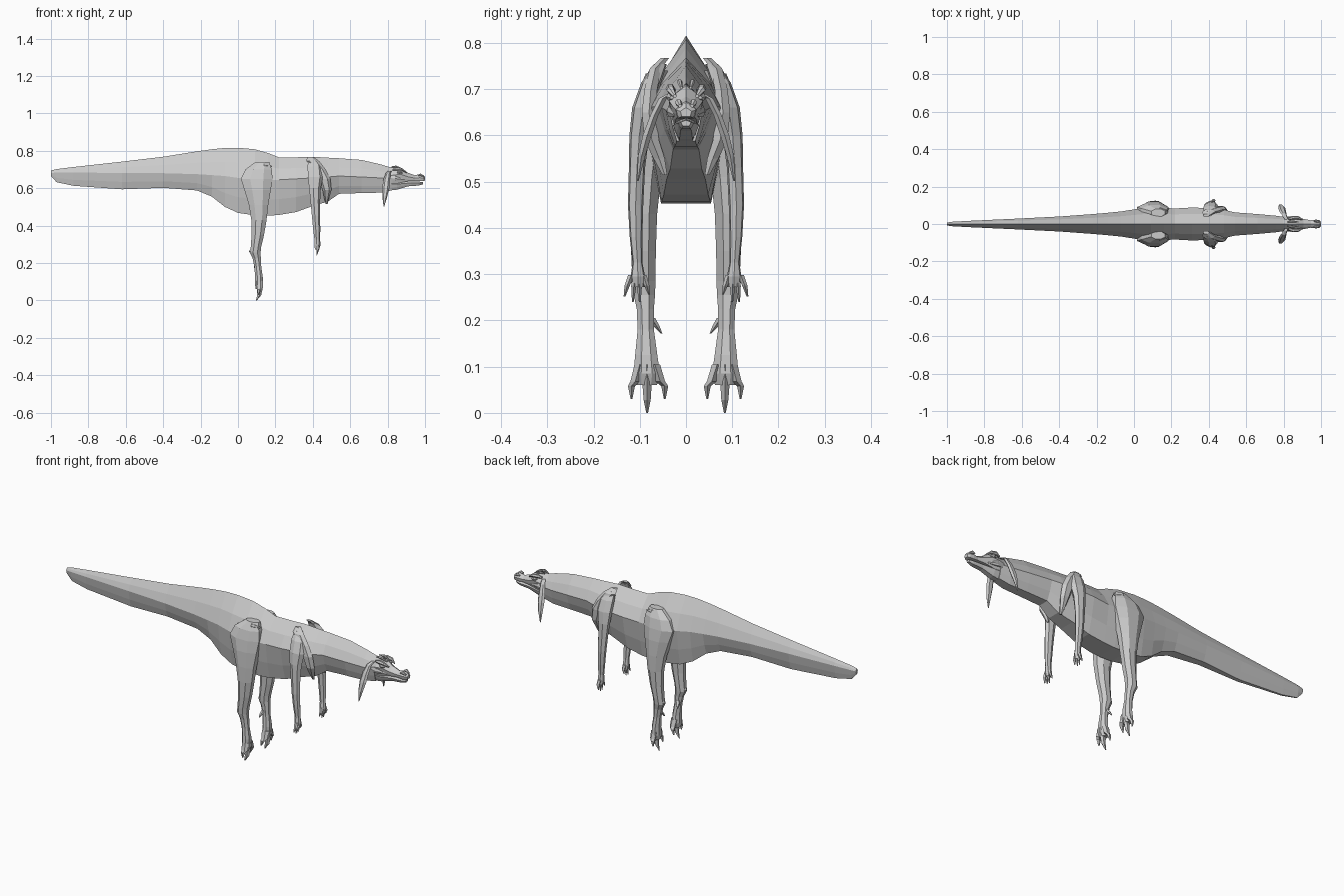
import bpy, bmesh
from math import cos, sin, pi


def loft(name, rings, mirror=False):
    """Skin a list of equal-length closed rings, cap both ends, flat shaded."""
    bm = bmesh.new()
    vs = [[bm.verts.new(p) for p in r] for r in rings]
    n = len(rings[0])
    for a, b in zip(vs, vs[1:]):
        for i in range(n):
            j = (i + 1) % n
            bm.faces.new((a[i], a[j], b[j], b[i]))
    bm.faces.new(vs[0])
    bm.faces.new(vs[-1])
    bmesh.ops.recalc_face_normals(bm, faces=bm.faces)
    me = bpy.data.meshes.new(name)
    bm.to_mesh(me)
    bm.free()
    ob = bpy.data.objects.new(name, me)
    bpy.context.collection.objects.link(ob)
    if mirror:
        m = ob.modifiers.new("mirror", 'MIRROR')
        m.use_axis = (False, True, False)
    return ob


def section(x, top, bot, w, zs, low, fin=0.0):
    """Ridged cross-section: peaked back, widest at zs, flat narrow underside."""
    half = [(w * .62, top + (zs - top) * .5), (w, zs),
            (w * .55 + low * .45, zs + (bot - zs) * .55), (low, bot)]
    return ([(x, 0, top)] + [(x, y, z) for y, z in half]
            + [(x, -y, z) for y, z in reversed(half)])


def limb(name, rows, n=7, turn=0.0):
    """Mirrored downward limb; rows are x, y, z, radius x, radius y."""
    loft(name, [[(x + rx * cos(2 * pi * i / n + turn), y + ry * sin(2 * pi * i / n + turn), z)
                 for i in range(n)] for x, y, z, rx, ry in rows], True)


def block(name, rows, mirror=True, n=6):
    """Small part lofted along x; rows are x, y, z, radius y, radius z."""
    loft(name, [[(x, y + ry * cos(2 * pi * i / n), z + rz * sin(2 * pi * i / n))
                 for i in range(n)] for x, y, z, ry, rz in rows], mirror)


# body: tail, hips, belly, chest and neck
body = [
    (-1.00, .695, .665, .008, .682, .003),
    (-.97, .702, .632, .012, .683, .003),
    (-.88, .713, .613, .017, .683, .005),
    (-.62, .742, .594, .029, .682, .010),
    (-.40, .768, .602, .040, .680, .018),
    (-.22, .797, .588, .053, .675, .025),
    (-.14, .808, .555, .060, .670, .030),
    (-.07, .815, .500, .067, .665, .042),
    (0.00, .816, .468, .078, .655, .050),
    (.09, .808, .455, .090, .650, .053),
    (.16, .788, .453, .086, .645, .054),
    (.22, .764, .457, .083, .645, .053),
    (.31, .765, .472, .088, .650, .048),
    (.40, .768, .505, .085, .655, .042),
    (.48, .763, .528, .076, .660, .034),
    (.54, .760, .570, .062, .665, .028),
    (.66, .751, .574, .053, .660, .026),
    (.76, .728, .576, .044, .655, .024),
    (.82, .710, .588, .036, .655, .020),
]
loft("body", [section(*r) for r in body])

# head: skull with upper snout, and lower jaw
skull = [
    (.78, .715, .600, .034, .660, .020),
    (.83, .712, .620, .037, .670, .024),
    (.87, .708, .630, .036, .674, .024),
    (.905, .684, .637, .028, .662, .021),
    (.945, .669, .639, .020, .654, .017),
    (.970, .675, .637, .023, .656, .018),
    (.990, .671, .638, .021, .655, .016),
    (1.00, .660, .641, .012, .652, .009),
]
loft("skull", [section(*r) for r in skull])
jaw = [
    (.79, .660, .585, .028, .625, .014),
    (.85, .645, .592, .028, .622, .014),
    (.91, .637, .610, .020, .627, .012),
    (.965, .635, .614, .017, .627, .010),
    (.988, .633, .620, .011, .628, .006),
]
loft("lower_jaw", [section(*r) for r in jaw])

# face details
block("brow", [(.825, .027, .698, .006, .005), (.85, .034, .702, .010, .010),
               (.88, .033, .698, .009, .008), (.90, .024, .685, .004, .004)])
block("eye", [(.850, .032, .684, .004, .004), (.864, .034, .684, .009, .010),
              (.880, .031, .682, .004, .004)])
block("cheek", [(.80, .030, .655, .006, .012), (.84, .034, .652, .008, .014),
                (.89, .024, .645, .004, .005)])
block("nostril", [(.962, .016, .668, .005, .004), (.976, .016, .671, .008, .008),
                  (.992, .013, .664, .004, .004)])
block("crest_tuft", [(.82, .012, .714, .003, .003), (.845, .014, .716, .006, .006),
                     (.88, .010, .703, .003, .003)])

# hanging ears
limb("ear", [(.812, .030, .692, .010, .008), (.803, .050, .680, .013, .010),
             (.795, .068, .645, .018, .010), (.790, .084, .600, .019, .011),
             (.785, .096, .555, .013, .009), (.780, .104, .502, .002, .002)], 6)

# hind legs
limb("hind_leg", [
    (.130, .060, .740, .040, .022), (.110, .070, .700, .076, .034),
    (.100, .074, .650, .092, .042), (.105, .080, .590, .076, .043),
    (.110, .088, .510, .056, .037), (.112, .092, .430, .044, .032),
    (.106, .092, .350, .036, .029), (.096, .091, .285, .030, .027),
    (.092, .090, .255, .031, .025), (.100, .088, .225, .024, .020),
    (.106, .087, .180, .020, .019), (.112, .086, .125, .022, .026),
    (.112, .085, .085, .023, .031), (.110, .085, .060, .016, .024)], 8, pi / 8)
# flank fold over the hip
block("hip_fold", [(.10, .078, .712, .003, .003), (.14, .082, .722, .010, .014),
                   (.18, .072, .718, .003, .004)])
# heel bump and dewclaw
limb("heel", [(.078, .090, .285, .006, .006), (.070, .090, .262, .011, .014),
              (.082, .089, .232, .006, .008)], 6)
limb("dewclaw", [(.098, .074, .205, .010, .008), (.092, .064, .188, .009, .007),
                 (.088, .053, .172, .002, .002)], 5)
# toes
for i, (tip, tz, tx) in enumerate([(.046, .030, .104), (.084, 0, .098), (.118, .030, .110)]):
    mid = .085 + (tip - .085) * .75
    limb(f"toe_{i + 1}", [(.114, .085 + (tip - .085) * .45, .105, .020, .012),
                          (.116, mid, .068, .017, .011),
                          (.112, tip, tz + .028, .012, .008),
                          (tx, tip, tz, .003, .002)], 5)

# arms
limb("arm", [
    (.395, .055, .755, .022, .014), (.408, .075, .715, .040, .022),
    (.412, .092, .660, .042, .025), (.410, .101, .600, .033, .022),
    (.412, .106, .530, .027, .018), (.416, .109, .450, .023, .017),
    (.420, .108, .380, .020, .014), (.423, .105, .325, .016, .011),
    (.424, .104, .295, .017, .016), (.422, .104, .272, .012, .014)], 7)
# shoulder blade and chest muscle beside the arm
limb("shoulder_blade", [(.385, .045, .768, .016, .010), (.400, .066, .745, .034, .014),
                        (.435, .076, .700, .034, .016), (.462, .080, .650, .032, .018),
                        (.476, .074, .590, .024, .018), (.474, .058, .550, .014, .014),
                        (.474, .046, .515, .005, .006)], 6)
# fingers
for i, (tip, tz) in enumerate([(.080, .256), (.100, .240), (.115, .240), (.133, .252)]):
    mid = .104 + (tip - .104) * .8
    limb(f"finger_{i + 1}", [(.424, .104 + (tip - .104) * .5, .298, .010, .007),
                             (.426, mid, .275, .009, .006),
                             (.420, tip, tz, .002, .002)], 5)
